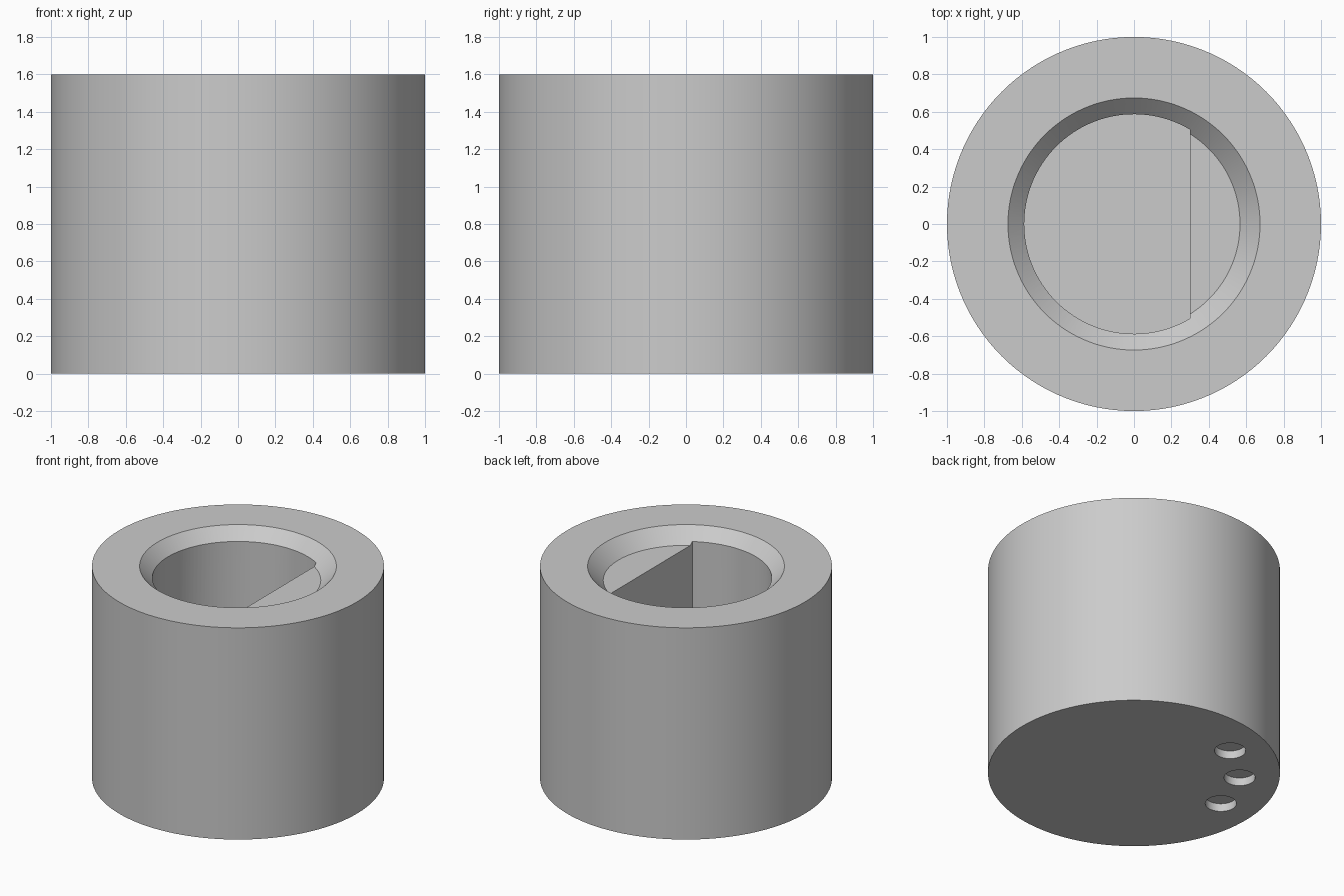
import bpy
import math

default_cube = bpy.data.objects.get("Cube")
if default_cube:
    bpy.data.objects.remove(default_cube, do_unlink=True)

# Single plain grey
GREY = (0.6, 0.6, 0.6, 1.0)
grey = bpy.data.materials.new("plain grey")
grey.use_nodes = True
grey.diffuse_color = GREY
grey.node_tree.nodes["Principled BSDF"].inputs["Base Color"].default_value = GREY

HEIGHT = 1.6
SEGMENTS = 120


def arc(radius, start, end, steps, x=0, y=0):
    """Points along an arc, end included."""
    angles = [start + (end - start) * i / steps for i in range(steps + 1)]
    return [(x + radius * math.cos(a), y + radius * math.sin(a)) for a in angles]


def circle(radius, steps=SEGMENTS, x=0, y=0):
    return arc(radius, 0, math.tau, steps, x, y)[:-1]


def loft(name, lower, upper, z0, z1):
    """Closed solid between two matching outlines."""
    n = len(lower)
    verts = [(x, y, z0) for x, y in lower] + [(x, y, z1) for x, y in upper]
    faces = [(i, (i + 1) % n, n + (i + 1) % n, n + i) for i in range(n)]
    faces += [tuple(reversed(range(n))), tuple(range(n, 2 * n))]
    mesh = bpy.data.meshes.new(name)
    mesh.from_pydata(verts, [], faces)
    mesh.materials.append(grey)
    obj = bpy.data.objects.new(name, mesh)
    bpy.context.collection.objects.link(obj)
    return obj


def prism(name, outline, z0, z1):
    return loft(name, outline, outline, z0, z1)


def carve(target, cutter):
    """Subtract the cutter from the target, then discard it."""
    cutter.hide_render = True
    mod = target.modifiers.new("carve", 'BOOLEAN')
    mod.operation = 'DIFFERENCE'
    mod.solver = 'EXACT'
    mod.object = cutter
    bpy.context.view_layer.objects.active = target
    bpy.ops.object.modifier_apply(modifier=mod.name)
    bpy.data.objects.remove(cutter, do_unlink=True)


# Solid round body
body = prism("knob_body", circle(1.0), 0, HEIGHT)

# D-shaped blind bore, its flat on the +x side
BORE_RADIUS, FLAT_X = 0.587, 0.3
half = math.acos(FLAT_X / BORE_RADIUS)
carve(body, prism("bore_cutter",
                  arc(BORE_RADIUS, half, math.tau - half, 80), 0.25, HEIGHT + 0.05))

# Conical lead-in, which leaves a small ledge above the flat
DEPTH, MOUTH, EXTRA = 0.107, 0.674, 0.1
carve(body, loft("lead_in_cutter", circle(MOUTH - DEPTH), circle(MOUTH + EXTRA),
                 HEIGHT - DEPTH, HEIGHT + EXTRA))

# Three shallow round pockets in the underside
for degrees in (115, 145, 175):
    a = math.radians(degrees)
    carve(body, prism("pocket_cutter",
                      circle(0.107, 48, 0.726 * math.cos(a), 0.726 * math.sin(a)),
                      -0.1, 0.06))

# Smooth round walls with crisp rims
bpy.ops.object.select_all(action='DESELECT')
body.select_set(True)
bpy.context.view_layer.objects.active = body
bpy.ops.object.shade_smooth_by_angle(angle=math.radians(25))
